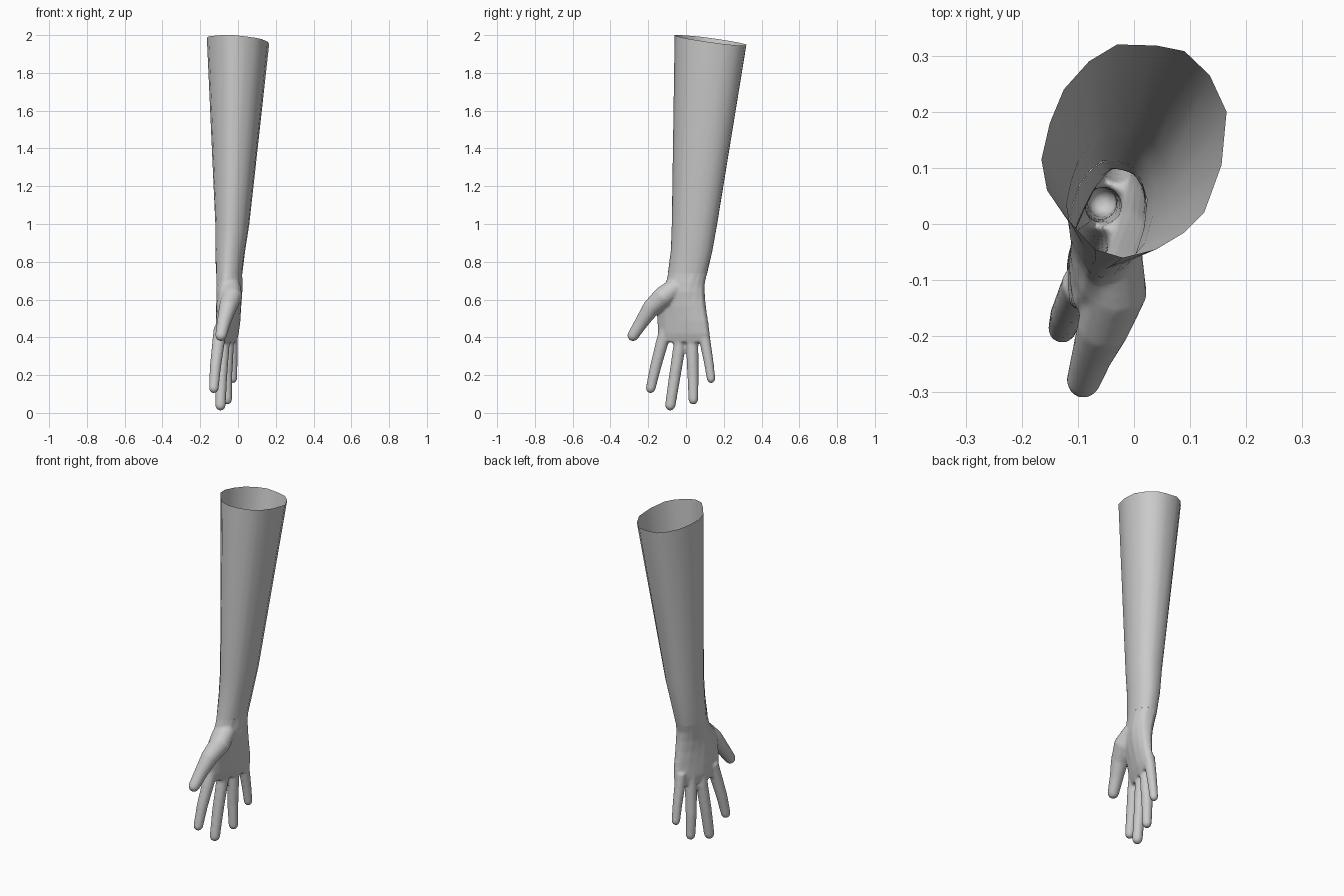
import bpy, bmesh, math
from mathutils import Vector

if "Cube" in bpy.data.objects:
    bpy.data.objects.remove(bpy.data.objects["Cube"])

skin = bpy.data.materials.new("grey skin")
skin.diffuse_color = (0.6, 0.6, 0.6, 1)
skin.use_nodes = True
skin.node_tree.nodes["Principled BSDF"].inputs["Base Color"].default_value = skin.diffuse_color

# Sleeve-end outline seen from above, normalised to about -1..1
OUTLINE = [((x - 0.0) / 0.165, (y - 0.13) / 0.19) for x, y in [
    (-.03, .32), (.04, .318), (.09, .308), (.135, .265), (.165, .2), (.156, .105),
    (.125, .02), (.09, -.015), (.04, -.045), (-.02, -.06), (-.07, -.045), (-.115, .005),
    (-.155, .06), (-.165, .115), (-.15, .18), (-.125, .24), (-.08, .29)]]


def ring(z, cx, cy, hx, hy, tilt=0, slanted=False):
    """One cross-section: centre, half sizes, turn about z in degrees."""
    c, s = math.cos(math.radians(tilt)), math.sin(math.radians(tilt))
    pts = []
    for u, v in OUTLINE:
        x = cx + u * hx * c + v * hy * s
        y = cy - u * hx * s + v * hy * c
        dz = -0.13 * (y + 0.06) - 0.07 * x if slanted else 0
        pts.append(Vector((x, y, z + dz)))
    return pts


def loft(bm, rings, capped=True):
    rows = [[bm.verts.new(p) for p in r] for r in rings]
    n = len(rows[0])
    for a, b in zip(rows, rows[1:]):
        for i in range(n):
            bm.faces.new((a[i], a[(i + 1) % n], b[(i + 1) % n], b[i]))
    if capped:
        bm.faces.new(rows[0][::-1])
        bm.faces.new(rows[-1])


def digit(bm, path, n=14):
    """Tapered round tube through (x, y, z, radius) points with a domed tip."""
    pts = [Vector(p[:3]) for p in path]
    radii = [p[3] for p in path]
    end = (pts[-1] - pts[-2]).normalized()
    tip, r = pts[-1], radii[-1]
    for a in (30, 55, 78):
        pts.append(tip + end * r * math.sin(math.radians(a)))
        radii.append(r * math.cos(math.radians(a)))
    rings = []
    for i, p in enumerate(pts):
        d = (pts[min(i + 1, len(pts) - 1)] - pts[max(i - 1, 0)]).normalized()
        u = d.cross(Vector((1, 0, 0))).normalized()
        v = d.cross(u)
        rings.append([p + radii[i] * (u * math.cos(2 * math.pi * k / n) +
                                      v * math.sin(2 * math.pi * k / n)) for k in range(n)])
    loft(bm, rings)


def make(name, bm):
    bmesh.ops.recalc_face_normals(bm, faces=bm.faces)
    me = bpy.data.meshes.new(name)
    bm.to_mesh(me)
    bm.free()
    ob = bpy.data.objects.new(name, me)
    bpy.context.collection.objects.link(ob)
    me.materials.append(skin)
    return ob


CUT = 0.74
WRIST = [(0.86, -.041, .03, .079, .11, 0), (CUT, -.047, .008, .069, .104, 2)]

# Forearm: open, hollow, flaring towards the top
bm = bmesh.new()
loft(bm, [ring(1.998, 0, .13, .165, .19, 0, True), ring(1.0, -.03, .045, .09, .12)]
     + [ring(*w) for w in WRIST], capped=False)
forearm = make("forearm", bm)

# Palm
bm = bmesh.new()
loft(bm, [ring(*w) for w in WRIST + [
    (.69, -.046, -.004, .067, .104, 6), (.64, -.047, -.022, .064, .122, 10),
    (.57, -.052, -.028, .057, .136, 15), (.49, -.056, -.02, .049, .142, 18),
    (.42, -.060, -.013, .042, .144, 18), (.375, -.063, -.011, .03, .134, 18)]])

# Thumb and four fingers
for path in [
    [(-.035, -.05, .67, .05), (-.032, -.12, .615, .056), (-.055, -.185, .555, .047),
     (-.075, -.235, .48, .037), (-.09, -.28, .41, .031)],
    [(-.095, -.105, .45, .034), (-.105, -.13, .36, .033), (-.12, -.162, .24, .03),
     (-.128, -.187, .13, .026)],
    [(-.07, -.03, .45, .034), (-.078, -.035, .35, .033), (-.088, -.06, .19, .031),
     (-.093, -.083, .04, .028)],
    [(-.05, .03, .45, .034), (-.055, .033, .35, .033), (-.06, .037, .2, .03),
     (-.057, .039, .07, .026)],
    [(-.03, .09, .45, .031), (-.03, .104, .36, .029), (-.028, .12, .27, .026),
     (-.027, .133, .18, .023)],
]:
    digit(bm, path)
hand = make("hand", bm)

# Fuse the hand into one soft skin
remesh = hand.modifiers.new("fuse", 'REMESH')
remesh.mode = 'VOXEL'
remesh.voxel_size = 0.007
soft = hand.modifiers.new("soften", 'SMOOTH')
soft.factor = 0.5
soft.iterations = 6
deps = bpy.context.evaluated_depsgraph_get()
fused = bpy.data.meshes.new_from_object(hand.evaluated_get(deps))
hand.modifiers.clear()

# Open the hand at the wrist so it continues the hollow forearm
bm = bmesh.new()
bm.from_mesh(fused)
bmesh.ops.bisect_plane(bm, geom=bm.verts[:] + bm.edges[:] + bm.faces[:],
                       plane_co=(0, 0, CUT), plane_no=(0, 0, 1), clear_outer=True)
bm.to_mesh(fused)
bm.free()
hand.data = fused
fused.materials.clear()
fused.materials.append(skin)

for ob in (forearm, hand):
    for p in ob.data.polygons:
        p.use_smooth = True
